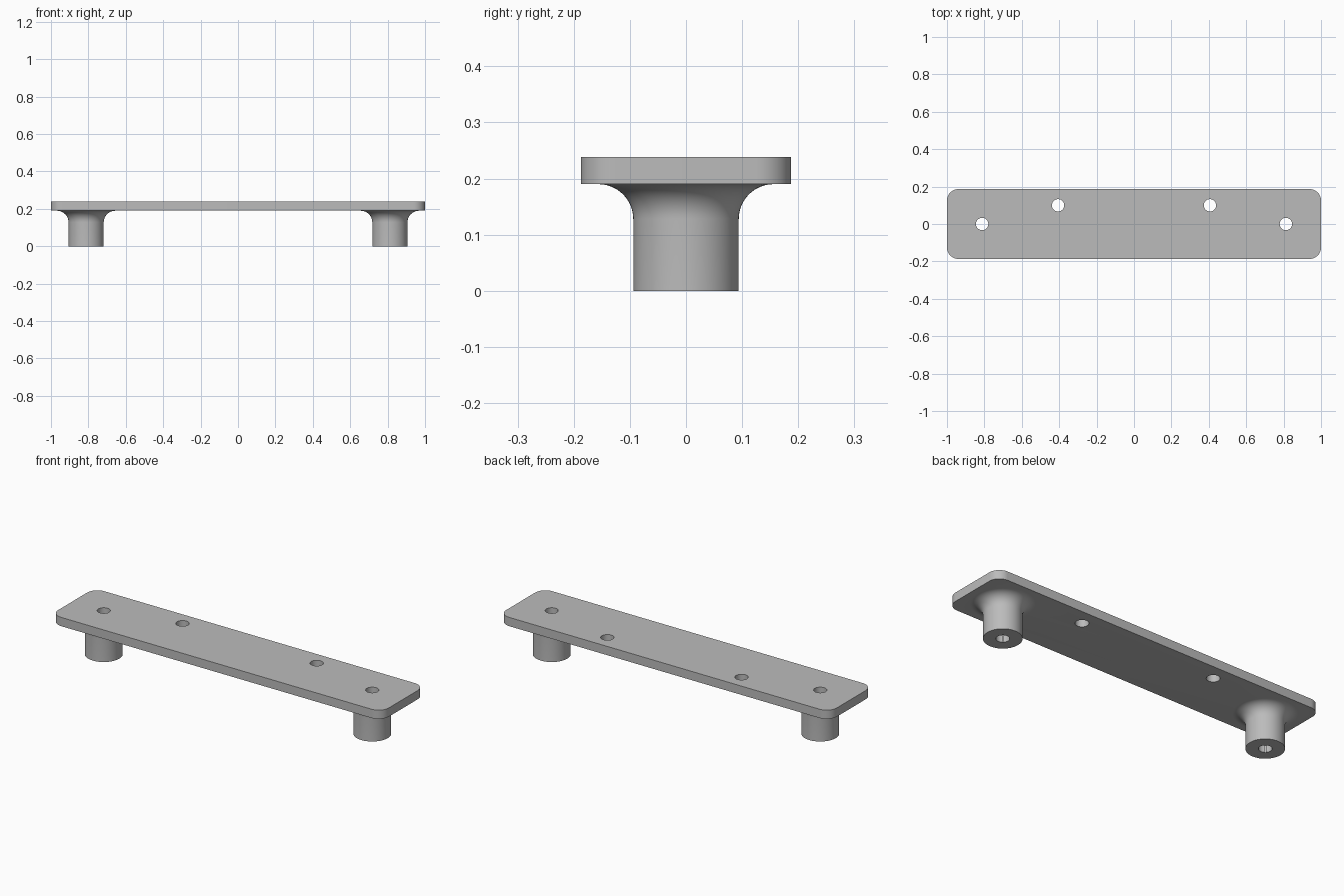
import bpy, bmesh, math

if "Cube" in bpy.data.objects:
    bpy.data.objects.remove(bpy.data.objects["Cube"], do_unlink=True)

LENGTH, WIDTH = 2.0, 0.374
BASE, TOP = 0.19, 0.238
POST_X, POST_R, FILLET, HOLE_R = 0.812, 0.094, 0.062, 0.033

grey = bpy.data.materials.new("plain grey")
grey.use_nodes = True
colour = (0.5, 0.5, 0.5, 1)
grey.diffuse_color = colour
grey.node_tree.nodes["Principled BSDF"].inputs["Base Color"].default_value = colour


def add_object(name, bm):
    bmesh.ops.recalc_face_normals(bm, faces=bm.faces)
    mesh = bpy.data.meshes.new(name)
    bm.to_mesh(mesh)
    bm.free()
    mesh.materials.append(grey)
    obj = bpy.data.objects.new(name, mesh)
    bpy.context.collection.objects.link(obj)
    return obj


def lathe(name, profile, x, y, steps):
    bm = bmesh.new()
    verts = [bm.verts.new((r, 0, z)) for r, z in profile]
    edges = [bm.edges.new(pair) for pair in zip(verts, verts[1:])]
    bmesh.ops.spin(bm, geom=verts + edges, cent=(0, 0, 0), axis=(0, 0, 1),
                   angle=math.tau, steps=steps)
    bmesh.ops.remove_doubles(bm, verts=bm.verts, dist=1e-5)
    bmesh.ops.translate(bm, verts=bm.verts, vec=(x, y, 0))
    return add_object(name, bm)


def combine(target, tool, operation):
    mod = target.modifiers.new(tool.name, 'BOOLEAN')
    mod.operation, mod.solver, mod.object = operation, 'EXACT', tool
    bpy.context.view_layer.objects.active = target
    bpy.ops.object.modifier_apply(modifier=mod.name)
    bpy.data.objects.remove(tool, do_unlink=True)


# Flat plate with rounded corners
bm = bmesh.new()
bmesh.ops.create_cube(bm, size=1)
bmesh.ops.scale(bm, verts=bm.verts, vec=(LENGTH, WIDTH, TOP - BASE))
bmesh.ops.translate(bm, verts=bm.verts, vec=(0, 0, (TOP + BASE) / 2))
upright = [e for e in bm.edges if abs(e.verts[0].co.z - e.verts[1].co.z) > 0.01]
bmesh.ops.bevel(bm, geom=upright, offset=0.062, segments=12, profile=0.5, affect='EDGES')
bracket = add_object("mounting_plate", bm)

# Round posts flaring into the underside, sunk slightly into the plate
post_profile = [(0, 0), (POST_R, 0)]
for i in range(13):
    a = math.pi / 2 * i / 12
    post_profile.append((POST_R + FILLET * (1 - math.cos(a)),
                         BASE - FILLET * (1 - math.sin(a))))
post_profile += [(POST_R + FILLET, BASE + 0.02), (0, BASE + 0.02)]
for side in (-1, 1):
    combine(bracket, lathe("post", post_profile, side * POST_X, 0, 64), 'UNION')

# Screw holes through the posts and through the back of the plate
hole_profile = [(0, -0.1), (HOLE_R, -0.1), (HOLE_R, 0.4), (0, 0.4)]
for x, y in ((POST_X, 0), (0.406, 0.1)):
    for side in (-1, 1):
        combine(bracket, lathe("hole", hole_profile, side * x, y, 40), 'DIFFERENCE')

bpy.ops.object.select_all(action='DESELECT')
bracket.select_set(True)
bpy.context.view_layer.objects.active = bracket
bpy.ops.object.shade_smooth_by_angle(angle=math.radians(30))
